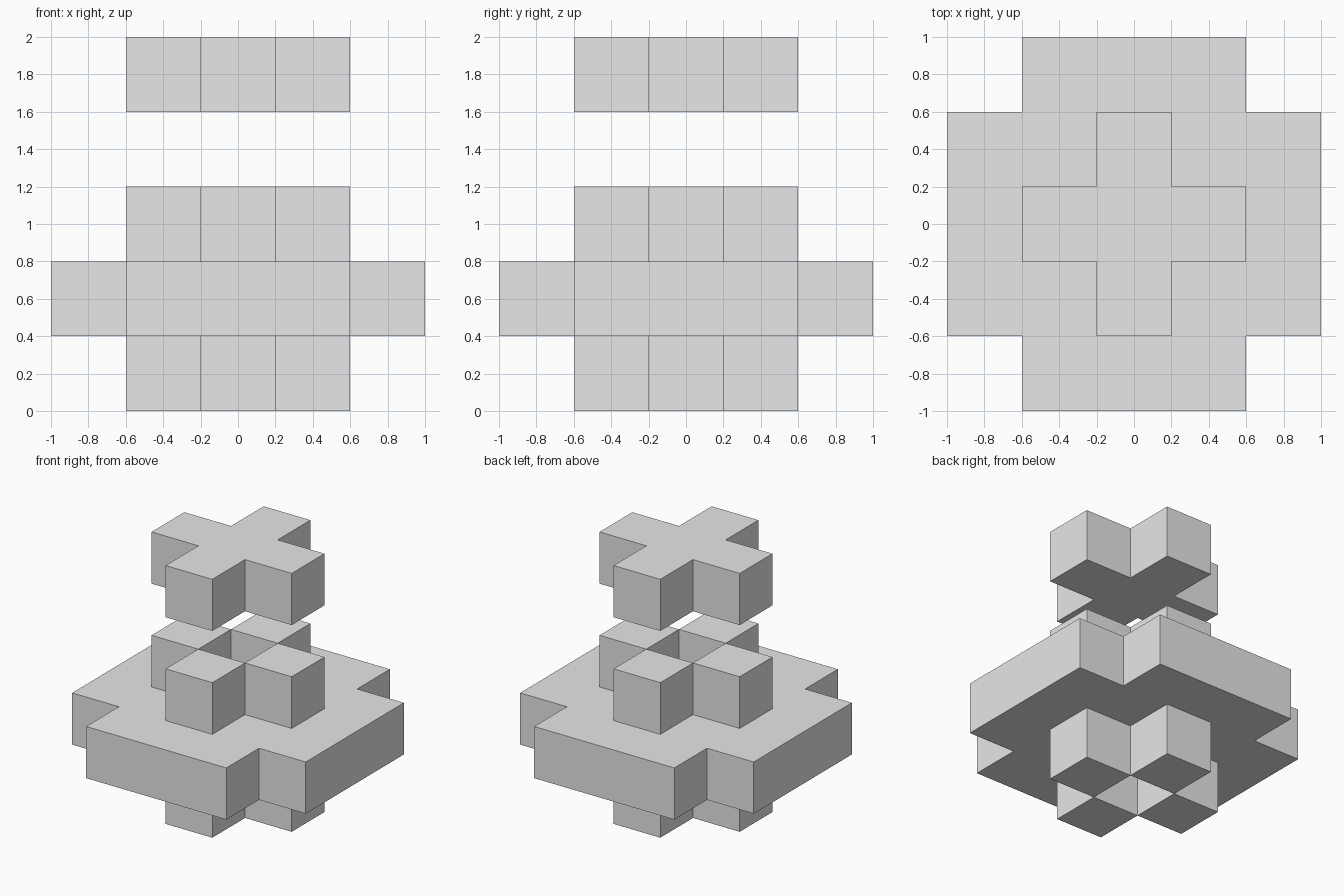
import bpy
import bmesh

cube = bpy.data.objects.get("Cube")
if cube:
    bpy.data.objects.remove(cube, do_unlink=True)

UNIT = 0.4  # edge length of one block

grey = bpy.data.materials.new("light_grey")
grey.use_nodes = True
colour = (0.8, 0.8, 0.8, 1)
grey.diffuse_color = colour
grey.node_tree.nodes["Principled BSDF"].inputs["Base Color"].default_value = colour


def prism(name, outline, level):
    """Extrude a closed outline, in block units, one block high."""
    bm = bmesh.new()
    base = bm.faces.new([bm.verts.new((x * UNIT, y * UNIT, level * UNIT))
                         for x, y in outline])
    top = bmesh.ops.extrude_face_region(bm, geom=[base])["geom"]
    verts = [v for v in top if isinstance(v, bmesh.types.BMVert)]
    bmesh.ops.translate(bm, verts=verts, vec=(0, 0, UNIT))
    bmesh.ops.recalc_face_normals(bm, faces=bm.faces)
    mesh = bpy.data.meshes.new(name)
    bm.to_mesh(mesh)
    bm.free()
    mesh.materials.append(grey)
    obj = bpy.data.objects.new(name, mesh)
    bpy.context.collection.objects.link(obj)
    return obj


def cross(inner, outer):
    """Outline of a square with its four corners notched out."""
    points = []
    x, y = 1, 0
    for _ in range(4):
        # one arm pointing along (x, y), then turn a quarter
        for along, side in ((inner, -inner), (outer, -inner), (outer, inner)):
            points.append((x * along - y * side, y * along + x * side))
        x, y = -y, x
    return points


def block_ring(name, level):
    """Four blocks around an open centre."""
    half = 0.5
    for side, cx, cy in (("left", 1, 0), ("right", -1, 0),
                         ("front", 0, -1), ("back", 0, 1)):
        square = [(cx - half, cy - half), (cx + half, cy - half),
                  (cx + half, cy + half), (cx - half, cy + half)]
        prism(f"{name}_{side}_block", square, level)


# Feet, wide notched slab, upper blocks, and the floating cross
block_ring("foot", 0)
prism("notched_slab", cross(1.5, 2.5), 1)
block_ring("upper", 2)
prism("floating_cross", cross(0.5, 1.5), 4)
